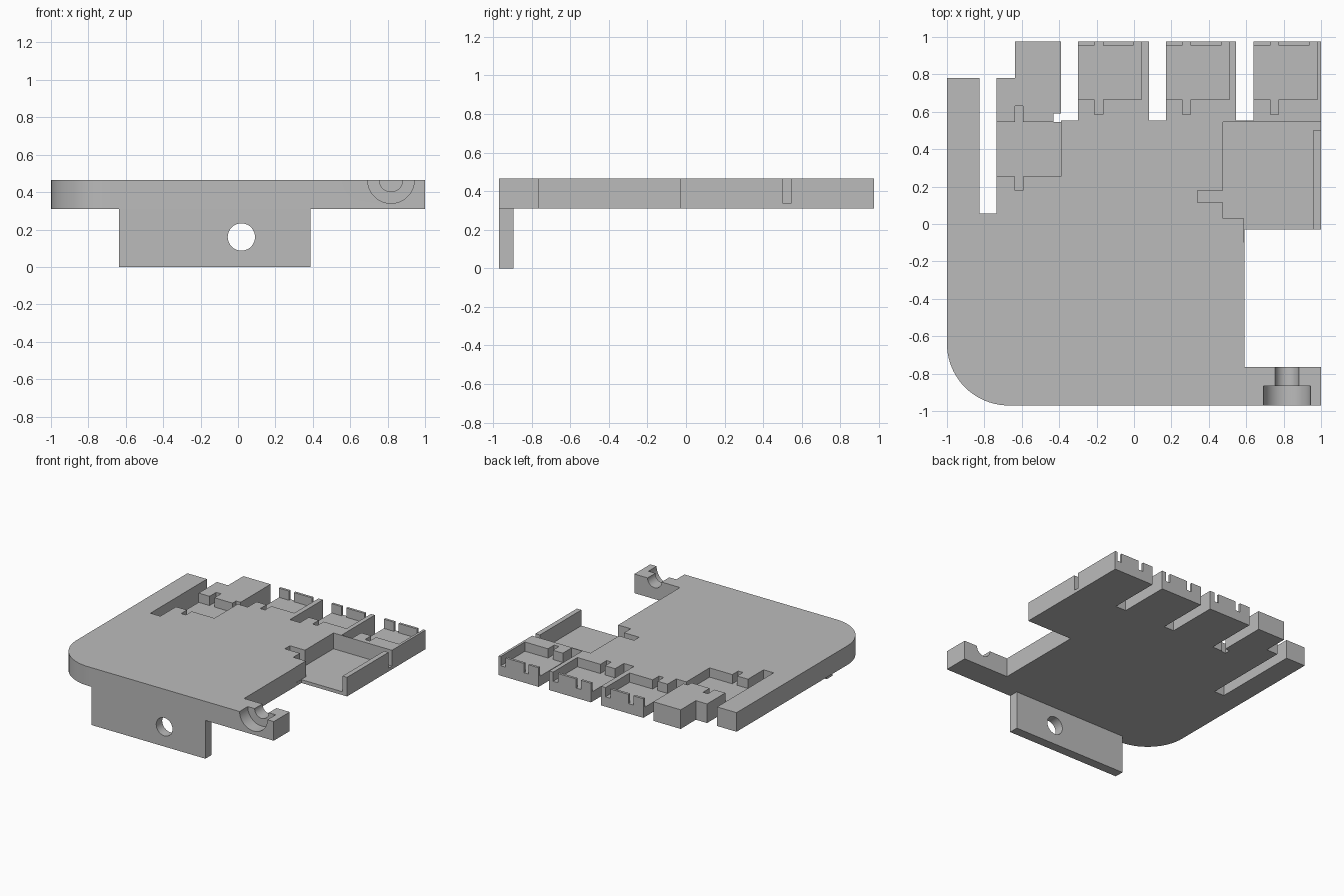
import bpy, bmesh, math

if "Cube" in bpy.data.objects:
    bpy.data.objects.remove(bpy.data.objects["Cube"], do_unlink=True)

BOTTOM, TOP, ABOVE = 0.31, 0.465, 0.6
FRONT, BACK = -0.97, 0.975

grey = bpy.data.materials.new("plain grey")
grey.use_nodes = True
grey.diffuse_color = (0.5, 0.5, 0.5, 1)
grey.node_tree.nodes["Principled BSDF"].inputs["Base Color"].default_value = (0.5, 0.5, 0.5, 1)


def prism(name, outline, start, end, along_y=False):
    """Extrude a closed outline along z, or an x-z outline along y."""
    bm = bmesh.new()
    place = (lambda u, v: (u, start, v)) if along_y else (lambda u, v: (u, v, start))
    face = bm.faces.new([bm.verts.new(place(u, v)) for u, v in outline])
    grown = bmesh.ops.extrude_face_region(bm, geom=[face])["geom"]
    shift = (0, end - start, 0) if along_y else (0, 0, end - start)
    bmesh.ops.translate(bm, vec=shift, verts=[g for g in grown if isinstance(g, bmesh.types.BMVert)])
    bmesh.ops.recalc_face_normals(bm, faces=bm.faces)
    mesh = bpy.data.meshes.new(name)
    bm.to_mesh(mesh)
    bm.free()
    mesh.materials.append(grey)
    obj = bpy.data.objects.new(name, mesh)
    bpy.context.collection.objects.link(obj)
    return obj


def arc(cx, cy, r, a0, a1, steps):
    angles = [math.radians(a0 + (a1 - a0) * i / steps) for i in range(steps + 1)]
    return [(cx + r * math.cos(a), cy + r * math.sin(a)) for a in angles]


def cut(target, cutter):
    mod = target.modifiers.new("cut", "BOOLEAN")
    mod.operation, mod.solver, mod.object = "DIFFERENCE", "EXACT", cutter
    bpy.context.view_layer.objects.active = target
    bpy.ops.object.modifier_apply(modifier=mod.name)
    bpy.data.objects.remove(cutter, do_unlink=True)


# Base plate: rounded front corner, side bay and back fingers
outline = arc(-0.67, FRONT + 0.33, 0.33, 180, 270, 20)
outline += [(1, FRONT), (1, -0.765), (0.59, -0.765), (0.59, -0.03), (1, -0.03), (1, BACK)]
for right, left in ((0.64, 0.545), (0.17, 0.08), (-0.30, -0.39)):
    outline += [(right, BACK), (right, 0.553), (left, 0.553)]
    if left > 0:
        outline.append((left, BACK))
outline[-1:] = [(-0.39, 0.553), (-0.39, 0.545), (-0.43, 0.545), (-0.43, 0.59), (-0.39, 0.59),
                (-0.39, BACK), (-0.635, BACK), (-0.635, 0.78), (-0.735, 0.78),
                (-0.735, 0.055), (-0.825, 0.055), (-0.825, 0.78), (-1, 0.78)]
plate = prism("base_plate", outline, BOTTOM, TOP)

# Shallow socket in each back finger, with split back lip
for x0, x1 in ((-0.30, 0.04), (0.17, 0.51), (0.64, 0.98)):
    a, b, gap, out = x0 + 0.09, x0 + 0.133, x1 - 0.043, x0 - 0.03
    socket = [(out, 0.665), (a, 0.665), (a, 0.585), (b, 0.585), (b, 0.665), (x1, 0.665),
              (x1, 1.1), (gap, 1.1), (gap, 0.955), (b, 0.955), (b, 1.1), (a, 1.1),
              (a, 0.955), (out, 0.955)]
    cut(plate, prism("socket_cutter", socket, 0.39, ABOVE))

# Left socket, set further forward, with a tail at each end
a, b = -0.637, -0.594
cut(plate, prism("socket_cutter", [
    (-0.77, 0.255), (a, 0.255), (a, 0.18), (b, 0.18), (b, 0.255), (-0.39, 0.255),
    (-0.39, 0.545), (b, 0.545), (b, 0.63), (a, 0.63), (a, 0.545), (-0.77, 0.545)], 0.39, ABOVE))

# Deep side tray, open at the front and notched at the side
cut(plate, prism("tray_cutter", [
    (0.475, 0.545), (0.475, 0.18), (0.34, 0.18), (0.34, 0.115), (0.475, 0.115), (0.475, 0.03),
    (0.588, 0.03), (0.588, -0.1), (0.96, -0.1), (0.96, 0.502), (1.1, 0.502), (1.1, 0.545)],
    0.337, ABOVE))

# Stepped half-round screw seat in the front arm
for radius, y_end in ((0.125, -0.865), (0.063, -0.7)):
    half = arc(0.818, TOP, radius, 180, 360, 24)
    half += [(0.818 + radius, ABOVE), (0.818 - radius, ABOVE)]
    cut(plate, prism("seat_cutter", half, FRONT - 0.1, y_end, True))

# Front mounting flange with a round hole
flange = prism("mounting_flange", [(-0.637, 0), (0.387, 0), (0.387, BOTTOM), (-0.637, BOTTOM)],
               FRONT, -0.893, True)
cut(flange, prism("hole_cutter", arc(0.018, 0.16, 0.073, 0, 352.5, 47), -1.1, -0.8, True))

for obj in (plate, flange):
    bpy.ops.object.select_all(action="DESELECT")
    obj.select_set(True)
    bpy.context.view_layer.objects.active = obj
    bpy.ops.object.shade_smooth_by_angle(angle=math.radians(30))
